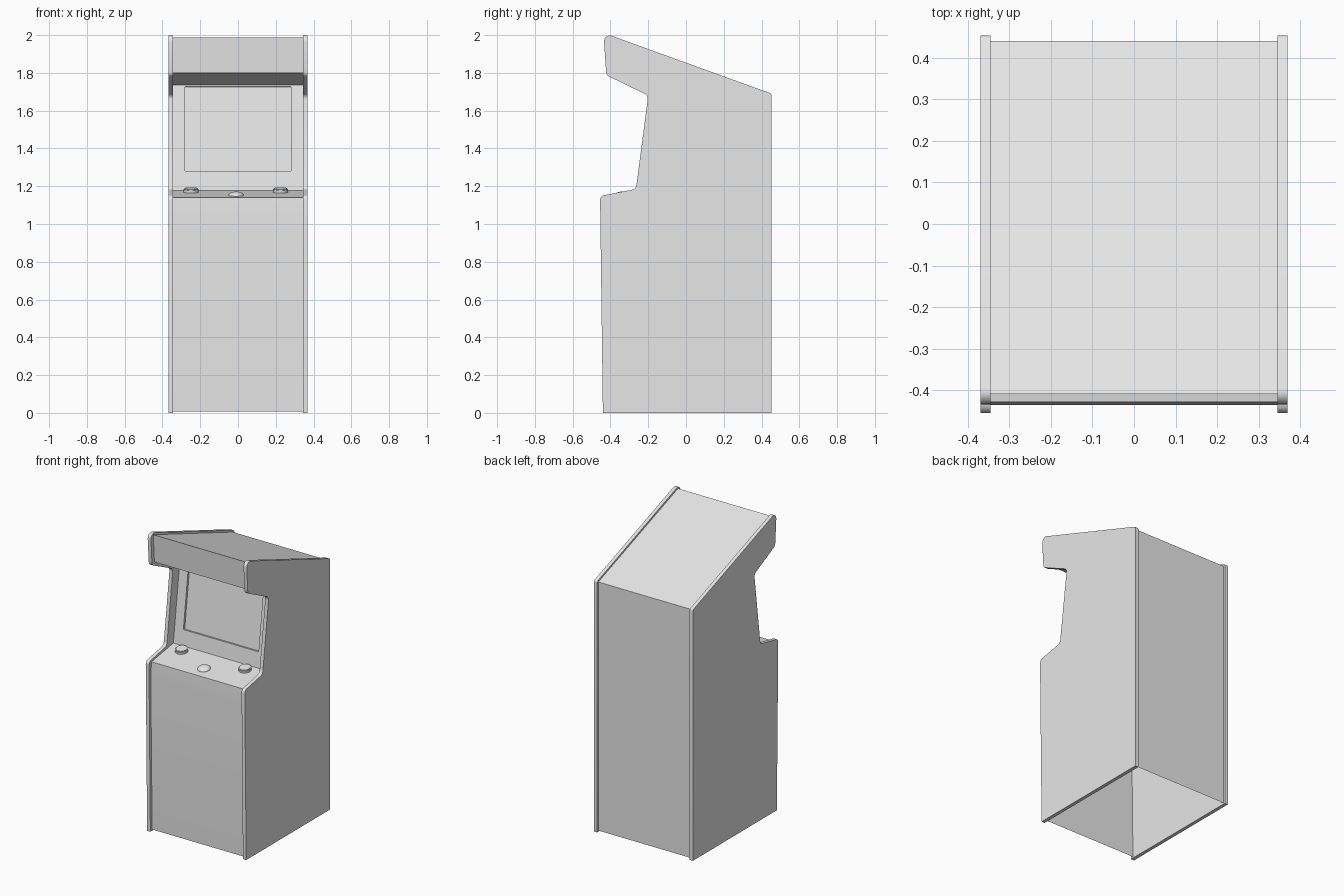
import bpy, bmesh, math
from mathutils import Vector, Matrix

if "Cube" in bpy.data.objects:
    bpy.data.objects.remove(bpy.data.objects["Cube"])

grey = bpy.data.materials.new("light grey")
grey.diffuse_color = (0.8, 0.8, 0.8, 1)
grey.use_nodes = True
grey.node_tree.nodes["Principled BSDF"].inputs["Base Color"].default_value = grey.diffuse_color


def finish(bm, name, recalc=True):
    if recalc:
        bmesh.ops.recalc_face_normals(bm, faces=bm.faces)
    me = bpy.data.meshes.new(name)
    bm.to_mesh(me)
    bm.free()
    ob = bpy.data.objects.new(name, me)
    bpy.context.collection.objects.link(ob)
    me.materials.append(grey)
    bpy.ops.object.select_all(action='DESELECT')
    ob.select_set(True)
    bpy.context.view_layer.objects.active = ob
    bpy.ops.object.shade_smooth_by_angle(angle=math.radians(30))
    return ob


def rounded(corners, steps=5):
    """Round each (y, z, radius) corner of a closed outline."""
    out = []
    n = len(corners)
    for i, (y, z, r) in enumerate(corners):
        p = Vector((y, z))
        if r == 0:
            out.append(p)
            continue
        a = (Vector(corners[i - 1][:2]) - p).normalized()
        b = (Vector(corners[(i + 1) % n][:2]) - p).normalized()
        half = a.angle(b) / 2
        t = r / math.tan(half)
        c = p + (a + b).normalized() * (r / math.sin(half))
        s, e = p + a * t - c, p + b * t - c
        sweep = s.angle_signed(e)
        for k in range(steps + 1):
            ang = -sweep * k / steps
            out.append(c + Vector((s.x * math.cos(ang) - s.y * math.sin(ang),
                                   s.x * math.sin(ang) + s.y * math.cos(ang))))
    return out


# side panels: rounded cabinet outline, mirrored
outline = rounded([(-0.44, 0, 0), (-0.455, 1.148, 0.025), (-0.265, 1.185, 0.03),
                   (-0.2, 1.68, 0.03), (-0.422, 1.788, 0.03), (-0.437, 2.012, 0.03),
                   (0.453, 1.69, 0.015), (0.453, 0, 0)])
bm = bmesh.new()
face = bm.faces.new([bm.verts.new((0.345, p.x, p.y)) for p in outline])
ext = bmesh.ops.extrude_face_region(bm, geom=[face])
bmesh.ops.translate(bm, vec=(0.024, 0, 0),
                    verts=[v for v in ext['geom'] if isinstance(v, bmesh.types.BMVert)])
panel = finish(bm, "side_panels")
panel.modifiers.new("mirror", 'MIRROR')

# cabinet body: open-bottomed sheet between the panels
W = 0.345
path = [(-0.421, 0.008), (-0.435, 1.03), (-0.428, 1.14), (-0.195, 1.177),
        (-0.122, 1.735), (-0.397, 1.80), (-0.408, 1.988), (0.44, 1.682), (0.44, 0.008)]
bm = bmesh.new()
rows = [[bm.verts.new((x, y, z)) for x in (-W, W)] for y, z in path]
strips = [bm.faces.new((a[0], a[1], b[1], b[0])) for a, b in zip(rows, rows[1:])]

# screen: recessed quad cut into the bezel strip
bezel = strips[3]
lo, hi = Vector((0, *path[3])), Vector((0, *path[4]))
bezel_verts = list(bezel.verts)
bm.faces.remove(bezel)


def screen_ring(depth):
    push = Vector((0, 1, -0.13)).normalized() * depth
    ring = []
    for x, z in ((-0.28, 1.28), (0.28, 1.28), (0.28, 1.727), (-0.28, 1.727)):
        p = lo.lerp(hi, (z - lo.z) / (hi.z - lo.z)) + push
        ring.append(bm.verts.new((x, p.y, p.z)))
    return ring


rim, glass = screen_ring(0), screen_ring(0.015)
for i in range(4):
    j = (i + 1) % 4
    bm.faces.new((bezel_verts[i], bezel_verts[j], rim[j], rim[i]))
    bm.faces.new((rim[i], rim[j], glass[j], glass[i]))
bm.faces.new(glass)
finish(bm, "cabinet_body", recalc=False)

# controls sit on the sloping deck
(y0, z0), (y1, z1) = path[2], path[3]
slope = (z1 - z0) / (y1 - y0)
tilt = math.atan(slope)


def on_deck(x, y):
    return Matrix.Translation((x, y, z0 + slope * (y - y0))) @ Matrix.Rotation(tilt, 4, 'X')


# two round buttons with softened tops
for name, x in (("left_button", -0.248), ("right_button", 0.225)):
    bm = bmesh.new()
    bmesh.ops.create_cone(bm, cap_ends=True, segments=32, radius1=0.04, radius2=0.04, depth=0.03)
    top = [e for e in bm.edges if all(v.co.z > 0 for v in e.verts)]
    bmesh.ops.bevel(bm, geom=top, offset=0.005, segments=2, affect='EDGES')
    bmesh.ops.transform(bm, matrix=on_deck(x, -0.245) @ Matrix.Translation((0, 0, 0.005)),
                        verts=bm.verts)
    finish(bm, name)

# centre ball showing as a low dome
bm = bmesh.new()
bmesh.ops.create_uvsphere(bm, u_segments=32, v_segments=16, radius=0.04)
bmesh.ops.transform(bm, matrix=on_deck(-0.01, -0.347) @ Matrix.Diagonal((1, 1, 0.45, 1)),
                    verts=bm.verts)
finish(bm, "centre_ball")
